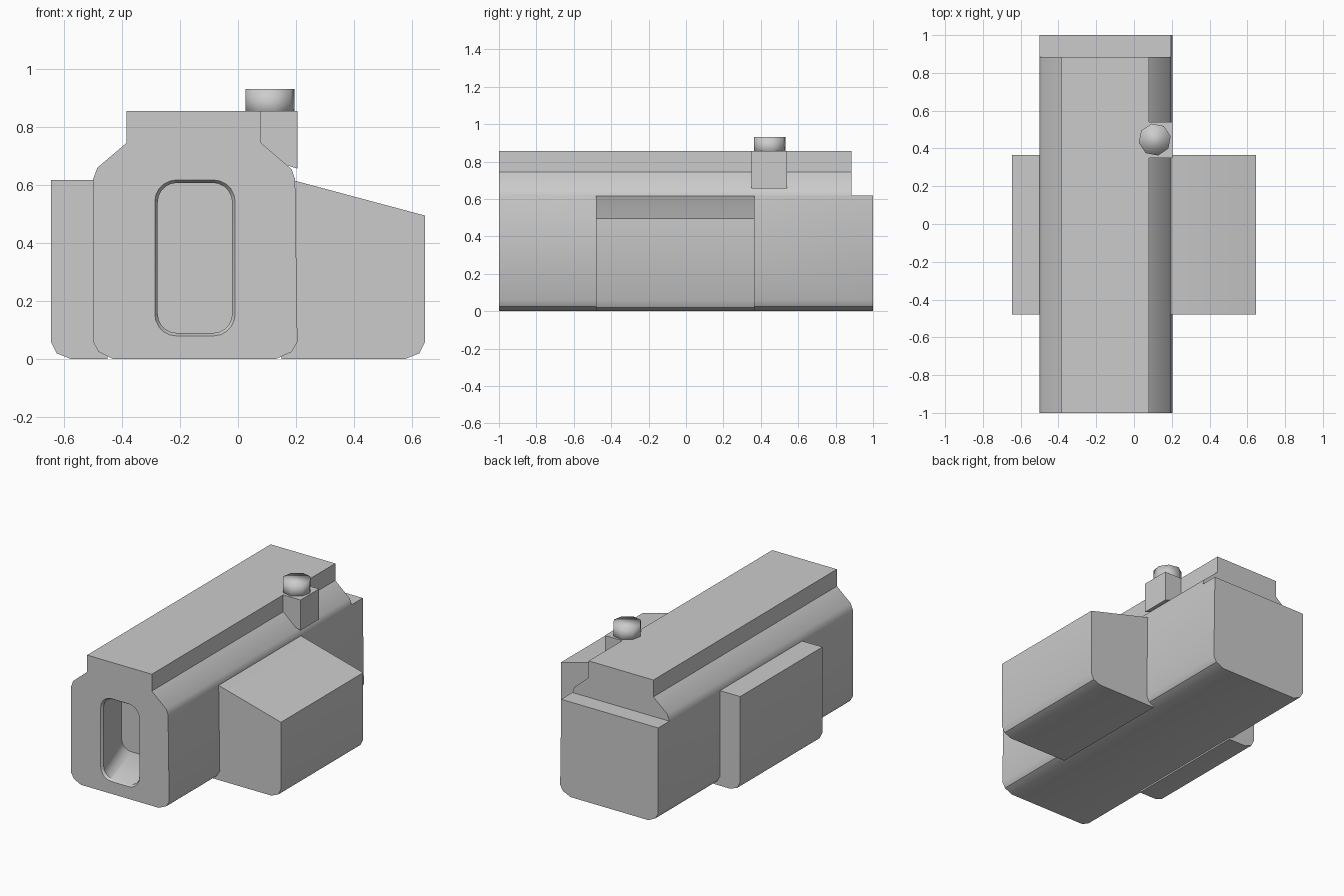
import bpy, bmesh, math

if "Cube" in bpy.data.objects:
    bpy.data.objects.remove(bpy.data.objects["Cube"])


def loft(name, sections):
    """Closed solid through a list of (y, [(x, z), ...]) sections."""
    bm = bmesh.new()
    rings = [[bm.verts.new((x, y, z)) for x, z in pts] for y, pts in sections]
    n = len(rings[0])
    for a, b in zip(rings, rings[1:]):
        for i in range(n):
            j = (i + 1) % n
            bm.faces.new((a[i], a[j], b[j], b[i]))
    bm.faces.new(rings[0])
    bm.faces.new(rings[-1])
    bmesh.ops.recalc_face_normals(bm, faces=bm.faces)
    me = bpy.data.meshes.new(name)
    bm.to_mesh(me)
    bm.free()
    ob = bpy.data.objects.new(name, me)
    bpy.context.collection.objects.link(ob)
    return ob


def prism(name, pts, y0, y1):
    return loft(name, [(y0, pts), (y1, pts)])


def rect(x0, x1, z0, z1):
    return [(x0, z0), (x1, z0), (x1, z1), (x0, z1)]


def round_rect(x0, x1, z0, z1, r, steps=5):
    pts = []
    corners = [(x1 - r, z1 - r), (x0 + r, z1 - r), (x0 + r, z0 + r), (x1 - r, z0 + r)]
    for k, (cx, cz) in enumerate(corners):
        for i in range(steps + 1):
            a = math.pi / 2 * (k + i / steps)
            pts.append((cx + r * math.cos(a), cz + r * math.sin(a)))
    return pts


def activate(ob):
    bpy.ops.object.select_all(action='DESELECT')
    ob.select_set(True)
    bpy.context.view_layer.objects.active = ob


def boolean(ob, other, op):
    activate(ob)
    m = ob.modifiers.new(op, 'BOOLEAN')
    m.operation, m.object, m.solver = op, other, 'EXACT'
    bpy.ops.object.modifier_apply(modifier=m.name)
    bpy.data.objects.remove(other)


def smooth(ob, deg=35):
    activate(ob)
    bpy.ops.object.shade_smooth_by_angle(angle=math.radians(deg))


# Long main housing with sloped shoulders and a raised top rail
housing = prism("housing", [
    (-0.43, 0), (0.13, 0), (0.185, 0.025), (0.205, 0.06), (0.197, 0.62), (0.185, 0.655),
    (0.08, 0.745), (0.08, 0.855), (-0.385, 0.855), (-0.385, 0.745), (-0.485, 0.66),
    (-0.5, 0.62), (-0.5, 0.06), (-0.48, 0.025)], -1, 1)

# Ledge at the back
boolean(housing, prism("ledge_cutter", rect(-0.8, 0.8, 0.618, 1.2), 0.885, 1.2), 'DIFFERENCE')

# Front opening with a thin bevelled rim, flaring out inside
rim = round_rect(-0.287, -0.01, 0.08, 0.618, 0.075)
inner = round_rect(-0.277, -0.02, 0.09, 0.608, 0.067)
flare = round_rect(-0.41, 0.10, 0.09, 0.608, 0.067)
boolean(housing, loft("opening_cutter", [
    (-1.05, rim), (-1, rim), (-0.985, inner), (-0.61, flare)]), 'DIFFERENCE')
smooth(housing)

# Side pods: sloped on the right, shallow on the left
right_pod = prism("right_pod", [
    (0.15, 0), (0.575, 0), (0.625, 0.02), (0.645, 0.06), (0.645, 0.495),
    (0.197, 0.615), (0.15, 0.615)], -0.48, 0.365)
left_pod = prism("left_pod", [
    (-0.45, 0), (-0.45, 0.618), (-0.645, 0.618), (-0.645, 0.06),
    (-0.625, 0.02), (-0.575, 0)], -0.48, 0.365)
smooth(right_pod)
smooth(left_pod)

# Button mount block on the right shoulder
prism("button_mount", [
    (0.01, 0.68), (0.165, 0.67), (0.205, 0.657), (0.205, 0.855), (0.01, 0.855)], 0.35, 0.54)

# Eight-sided button
bpy.ops.mesh.primitive_cylinder_add(vertices=8, radius=0.086, depth=0.1,
                                    location=(0.11, 0.447, 0.882), rotation=(0, 0, 0.2))
button = bpy.context.object
button.name = "button"
smooth(button, 95)
